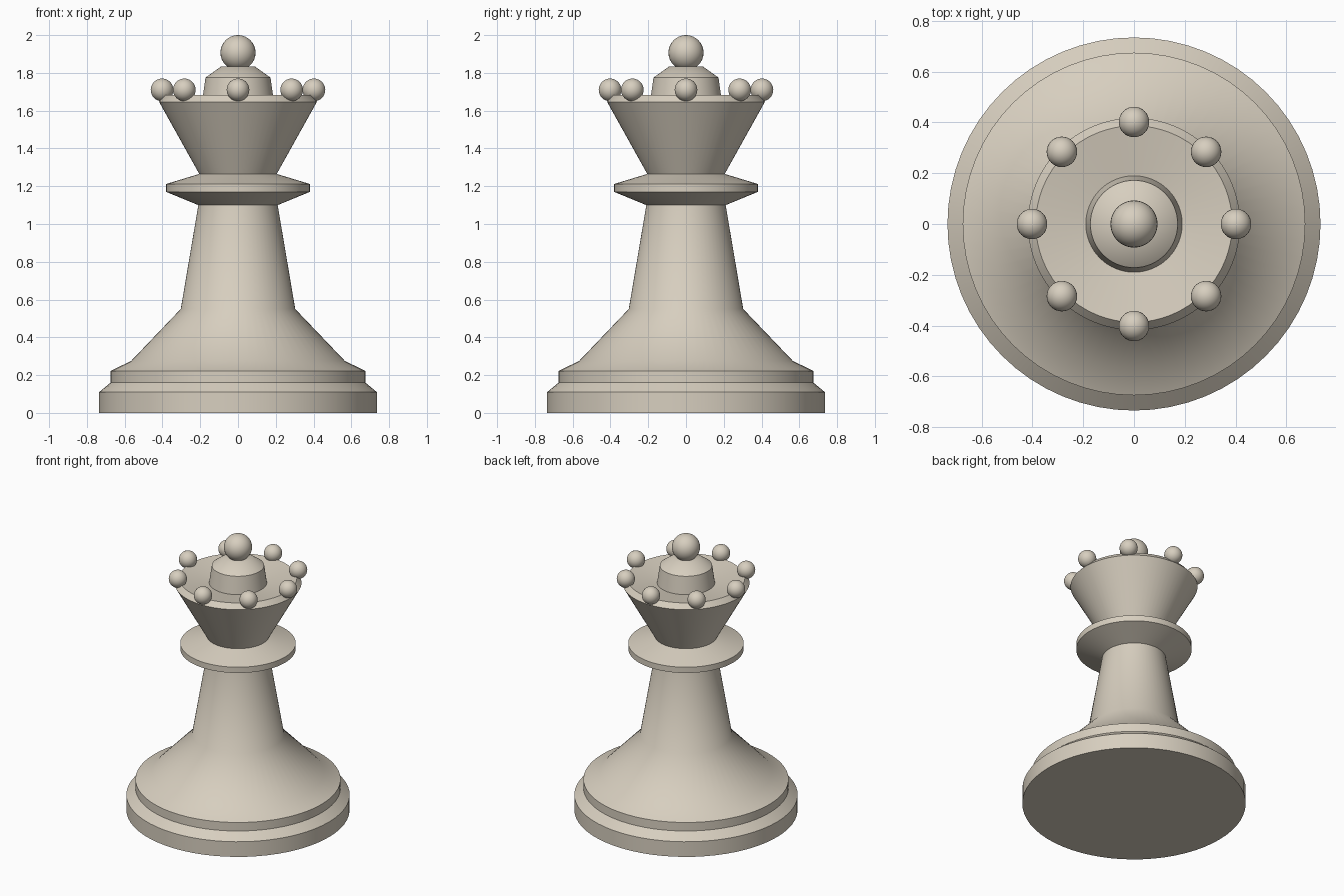
import bpy, bmesh, math

if "Cube" in bpy.data.objects:
    bpy.data.objects.remove(bpy.data.objects["Cube"])

ivory = bpy.data.materials.new("warm ivory")
ivory.diffuse_color = (0.68, 0.62, 0.52, 1)
ivory.use_nodes = True
ivory.node_tree.nodes["Principled BSDF"].inputs["Base Color"].default_value = ivory.diffuse_color


def finish(name, bm, angle):
    """Turn a bmesh into a smooth-shaded object with the ivory material."""
    mesh = bpy.data.meshes.new(name)
    bm.to_mesh(mesh)
    bm.free()
    mesh.materials.append(ivory)
    obj = bpy.data.objects.new(name, mesh)
    bpy.context.collection.objects.link(obj)
    bpy.ops.object.select_all(action='DESELECT')
    obj.select_set(True)
    bpy.context.view_layer.objects.active = obj
    bpy.ops.object.shade_smooth_by_angle(angle=math.radians(angle))
    return obj


def lathe(name, profile, sides=64):
    """Revolve (radius, height) points around z and close both ends."""
    bm = bmesh.new()
    rings = []
    for r, z in profile:
        rings.append([bm.verts.new((r * math.cos(a), r * math.sin(a), z))
                      for a in (2 * math.pi * i / sides for i in range(sides))])
    for low, high in zip(rings, rings[1:]):
        for i in range(sides):
            j = (i + 1) % sides
            bm.faces.new((low[i], low[j], high[j], high[i]))
    bm.faces.new(rings[0][::-1])
    bm.faces.new(rings[-1])
    return finish(name, bm, 36)


def ball(name, radius, x, y, z):
    bm = bmesh.new()
    bmesh.ops.create_uvsphere(bm, u_segments=32, v_segments=16, radius=radius)
    bmesh.ops.translate(bm, verts=bm.verts, vec=(x, y, z))
    return finish(name, bm, 40)


# Turned body: stepped base, flared stem, collar, dished crown and cap
lathe("turned_body", [
    (0.735, 0), (0.735, 0.11), (0.675, 0.16), (0.675, 0.222),   # base steps
    (0.566, 0.275), (0.303, 0.55), (0.21, 1.10),                # stem
    (0.38, 1.17), (0.38, 1.212), (0.205, 1.265),                # collar
    (0.418, 1.647), (0.387, 1.682), (0.19, 1.65),               # crown
    (0.172, 1.775), (0.088, 1.835),                             # cap
])

# Large ball on the cap
ball("top_ball", 0.093, 0, 0, 1.907)

# Eight small balls around the crown rim
for i in range(8):
    a = i * math.pi / 4
    ball(f"crown_ball_{i + 1}", 0.06, 0.402 * math.cos(a), 0.402 * math.sin(a), 1.71)
